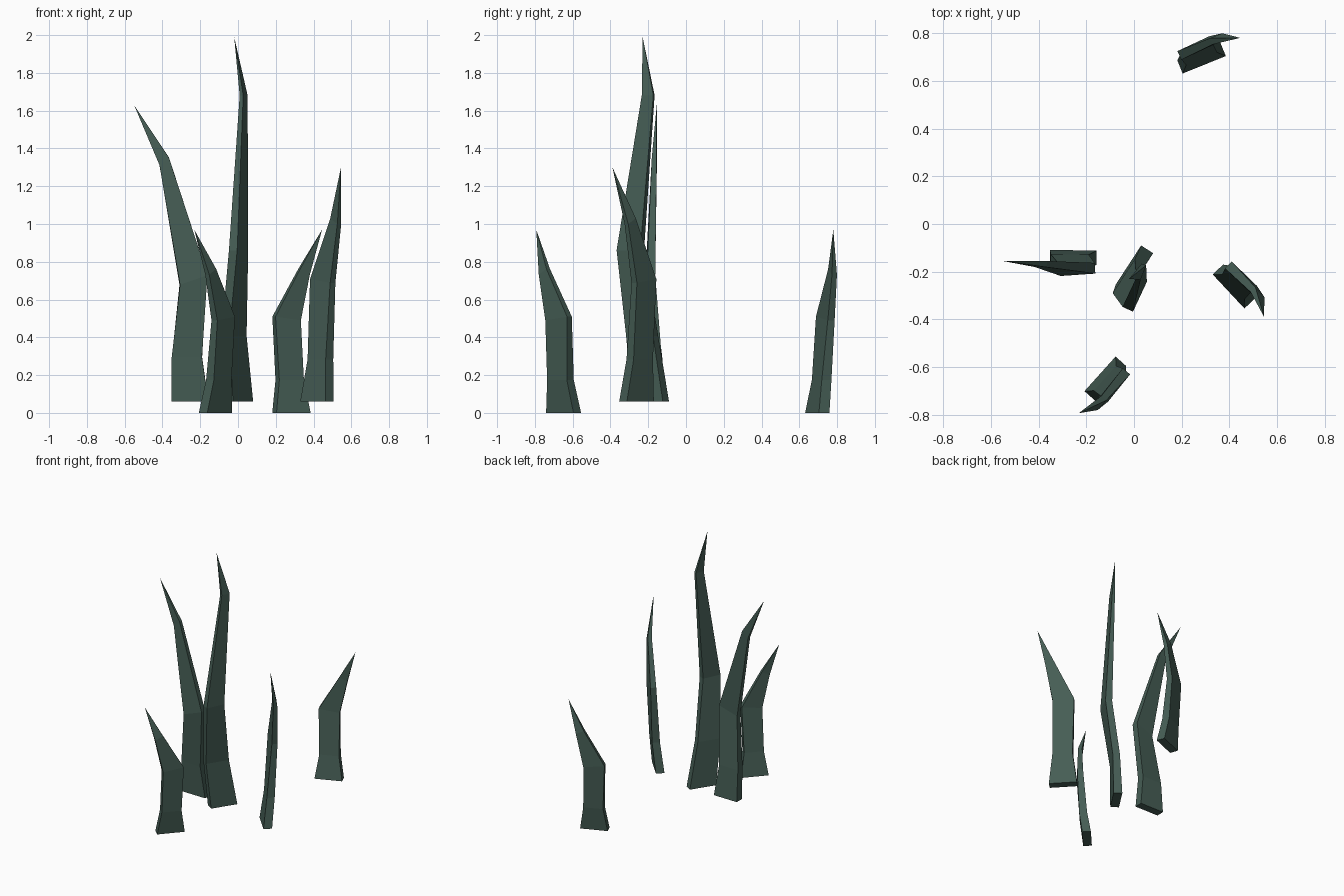
import bpy
import bmesh
import math
from mathutils import Matrix, Vector

if "Cube" in bpy.data.objects:
    bpy.data.objects.remove(bpy.data.objects["Cube"])

mat = bpy.data.materials.new("dark_green")
mat.diffuse_color = (0.06, 0.11, 0.09, 1)
mat.use_nodes = True
mat.node_tree.nodes["Principled BSDF"].inputs["Base Color"].default_value = mat.diffuse_color

BASE = (0, 0, 0, 0.195, 0.06, 0, 0)


def blade(name, origin, yaw, height, rings, tip):
    """Loft a rectangular section through rings up to a point.
    ring: lean, side shift, height fraction, width, thickness, turn (deg), drop across width"""
    bm = bmesh.new()
    loops = []
    for lx, ly, f, w, t, turn, drop in [BASE] + rings:
        rot = Matrix.Rotation(math.radians(turn), 3, 'Z')
        loop = []
        for sx, sy in ((-.5, -.5), (.5, -.5), (.5, .5), (-.5, .5)):
            p = rot @ Vector((sx * w, sy * t, -sx * drop))
            loop.append(bm.verts.new(p + Vector((lx, ly, f * height))))
        loops.append(loop)
    bm.faces.new(loops[0][::-1])
    for a, b in zip(loops, loops[1:]):
        for i in range(4):
            j = (i + 1) % 4
            bm.faces.new((a[i], a[j], b[j], b[i]))
    top = bm.verts.new((tip[0], tip[1], height))
    for i in range(4):
        bm.faces.new((loops[-1][i], loops[-1][(i + 1) % 4], top))
    bmesh.ops.recalc_face_normals(bm, faces=bm.faces)
    me = bpy.data.meshes.new(name)
    bm.to_mesh(me)
    bm.free()
    me.materials.append(mat)
    ob = bpy.data.objects.new(name, me)
    ob.location = origin
    ob.rotation_euler.z = math.radians(yaw)
    bpy.context.collection.objects.link(ob)


# Short blades share one shape
short = [(0, .025, .18, .14, .055, 0, 0),
         (-.008, .049, .515, .148, .04, 3, .02),
         (.092, .05, .77, .055, .028, 0, .03)]
blade("short_blade_front", (-.12, -.648, 0), 228, .97, short, (.182, .014))
blade("short_blade_back", (.283, .695, 0), 22, .97, short, (.182, .018))
blade("medium_blade_right", (.418, -.262, .06), -47, 1.24, short, (.18, .006))

# Tall blade leaning left
blade("tall_blade_left", (-.255, -.14, .06), 179, 1.57,
      [(.015, .015, .15, .16, .055, 0, 0),
       (-.02, .05, .41, .145, .045, 5, .05),
       (.135, .03, .81, .05, .026, 0, .04)], (.295, .02))

# Tallest blade, nearly upright
blade("tallest_blade_centre", (.002, -.188, .06), 237, 1.93,
      [(.05, .004, .18, .17, .05, 0, 0),
       (.089, .059, .415, .138, .048, 8, 0),
       (-.005, .03, .84, .065, .02, 12, 0)], (.047, .004))
